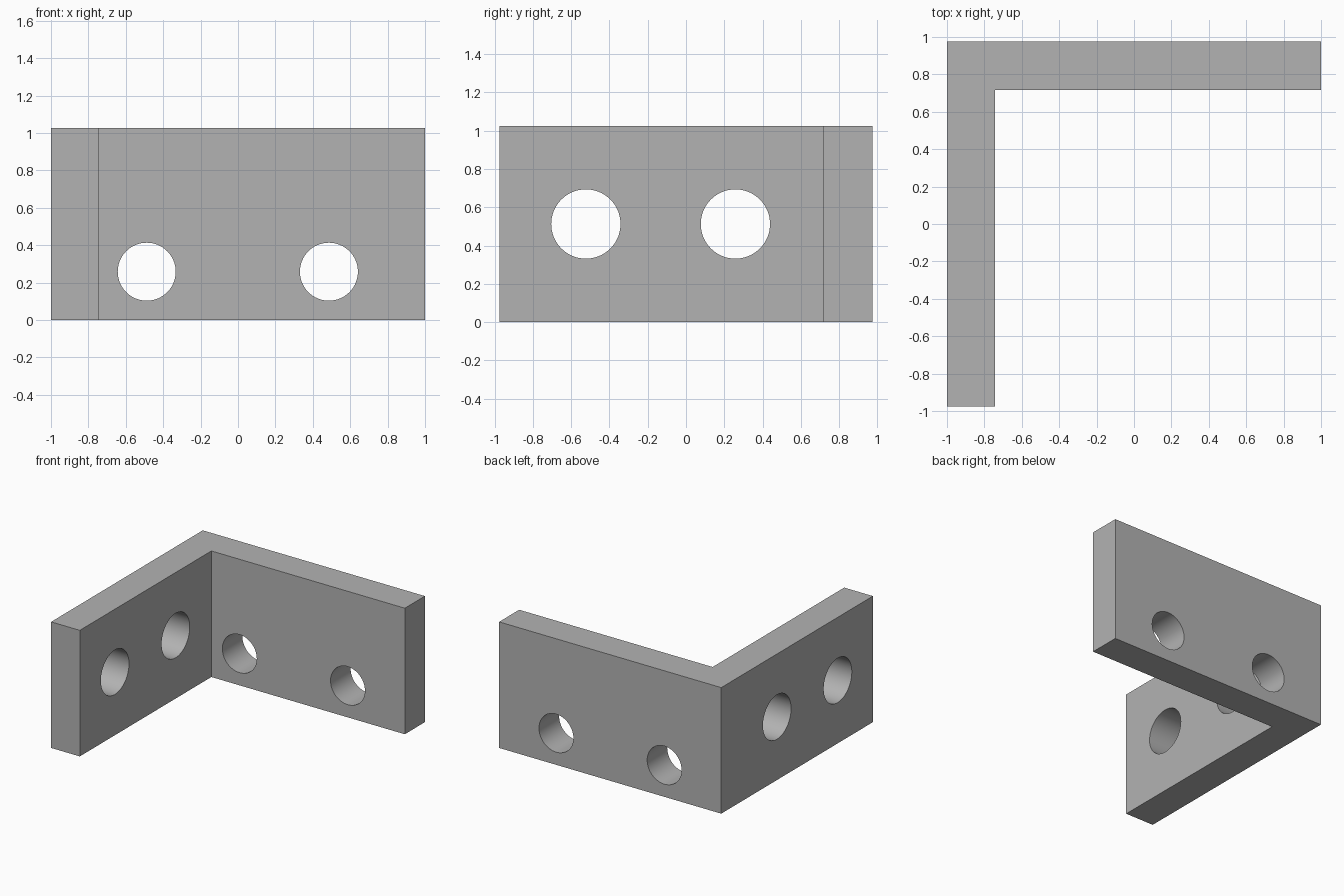
import bpy, bmesh, math

if "Cube" in bpy.data.objects:
    bpy.data.objects.remove(bpy.data.objects["Cube"])

HEIGHT, THICK = 1.026, 0.258
X, Y = 1.0, 0.975  # half extents

grey = bpy.data.materials.new("grey metal")
grey.diffuse_color = (0.45, 0.45, 0.45, 1)
grey.use_nodes = True
grey.node_tree.nodes["Principled BSDF"].inputs["Base Color"].default_value = grey.diffuse_color

# L-shaped bracket: extruded plan profile
profile = [(-X, -Y), (-X + THICK, -Y), (-X + THICK, Y - THICK),
           (X, Y - THICK), (X, Y), (-X, Y)]
bm = bmesh.new()
base = bm.faces.new([bm.verts.new((x, y, 0)) for x, y in profile])
ext = bmesh.ops.extrude_face_region(bm, geom=[base])
top = [v for v in ext["geom"] if isinstance(v, bmesh.types.BMVert)]
bmesh.ops.translate(bm, verts=top, vec=(0, 0, HEIGHT))
bmesh.ops.recalc_face_normals(bm, faces=bm.faces)
mesh = bpy.data.meshes.new("angle_bracket")
bm.to_mesh(mesh)
bm.free()
mesh.materials.append(grey)
bracket = bpy.data.objects.new("angle_bracket", mesh)
bpy.context.collection.objects.link(bracket)


def drill(location, radius, rotation):
    """Cut a round hole through the bracket."""
    bpy.ops.mesh.primitive_cylinder_add(vertices=64, radius=radius, depth=0.6,
                                        location=location, rotation=rotation)
    cutter = bpy.context.object
    cutter.name = "hole_cutter"
    cutter.hide_render = True
    cutter.data.materials.append(grey)
    mod = bracket.modifiers.new("hole", 'BOOLEAN')
    mod.operation, mod.solver, mod.object = 'DIFFERENCE', 'EXACT', cutter
    bpy.context.view_layer.objects.active = bracket
    bpy.ops.object.modifier_apply(modifier=mod.name)
    bpy.data.objects.remove(cutter, do_unlink=True)


# Small holes low in the back plate
for x in (-0.488, 0.486):
    drill((x, Y - THICK / 2, 0.258), 0.155, (math.pi / 2, 0, 0))

# Large holes at mid height in the side plate
for y in (-0.523, 0.258):
    drill((-X + THICK / 2, y, HEIGHT / 2), 0.181, (0, math.pi / 2, 0))

# Smooth hole walls, sharp plate edges
bpy.ops.object.select_all(action='DESELECT')
bracket.select_set(True)
bpy.context.view_layer.objects.active = bracket
bpy.ops.object.shade_smooth_by_angle(angle=math.radians(30))
